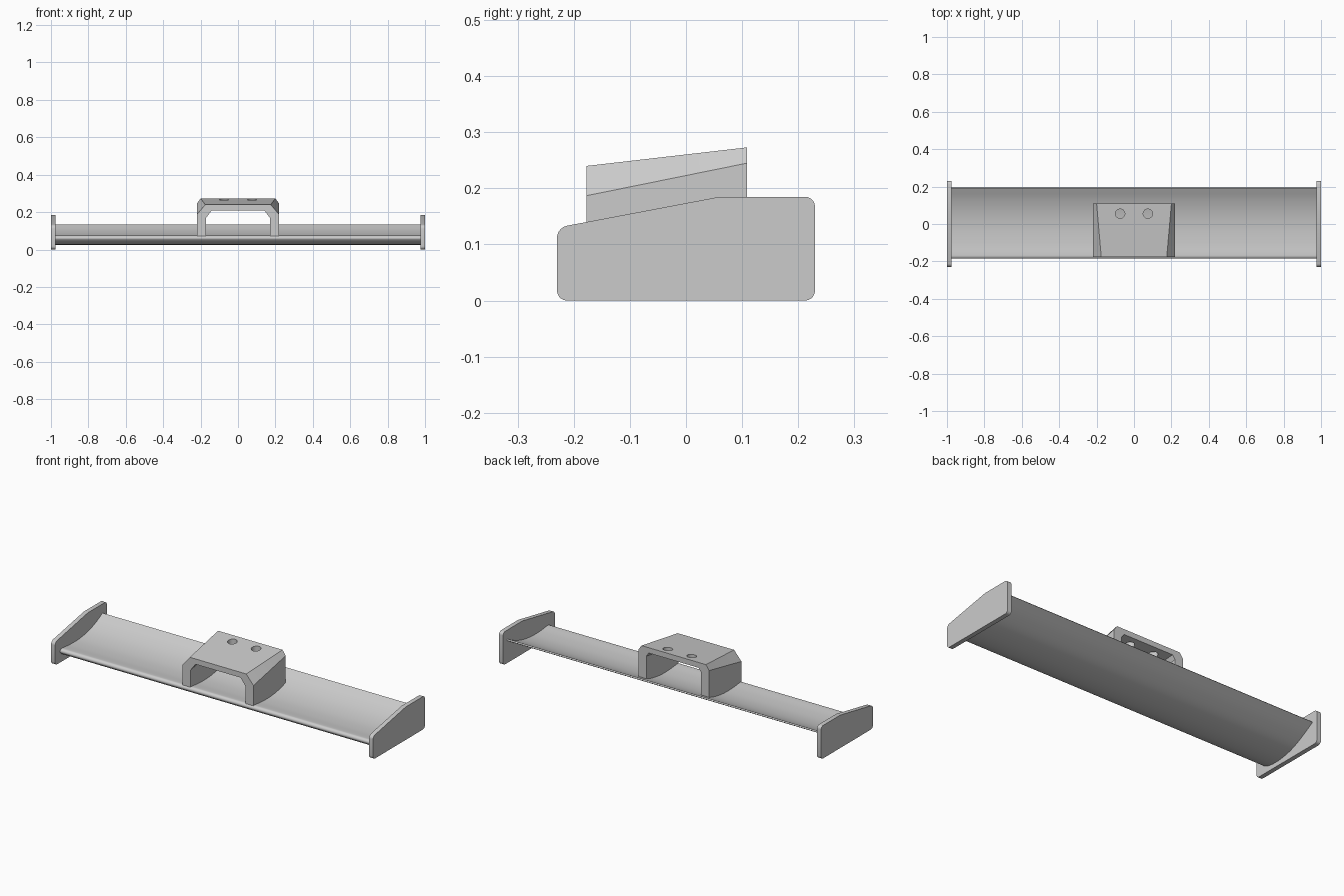
import bpy
import bmesh
from mathutils import Vector

cube = bpy.data.objects.get("Cube")
if cube:
    bpy.data.objects.remove(cube, do_unlink=True)

GREY = (0.6, 0.6, 0.6, 1.0)
grey = bpy.data.materials.new("plain grey")
grey.use_nodes = True
grey.diffuse_color = GREY
grey.node_tree.nodes["Principled BSDF"].inputs["Base Color"].default_value = GREY


def lerp(a, b, t):
    return a + (b - a) * t


def loft(name, rings, round_corners=(), radius=0.0):
    """Skin a row of matching closed rings, cap both ends, round chosen corners."""
    bm = bmesh.new()
    rows = [[bm.verts.new(p) for p in ring] for ring in rings]
    n = len(rows[0])
    for a, b in zip(rows, rows[1:]):
        for i in range(n):
            j = (i + 1) % n
            bm.faces.new((a[i], a[j], b[j], b[i]))
    bm.faces.new(rows[0][::-1])
    bm.faces.new(rows[-1])
    if radius:
        edges = [bm.edges.get((rows[0][i], rows[-1][i])) for i in round_corners]
        bmesh.ops.bevel(bm, geom=edges, offset=radius, segments=5,
                        profile=0.5, affect='EDGES')
    bmesh.ops.recalc_face_normals(bm, faces=bm.faces[:])
    mesh = bpy.data.meshes.new(name)
    bm.to_mesh(mesh)
    bm.free()
    obj = bpy.data.objects.new(name, mesh)
    bpy.context.collection.objects.link(obj)
    mesh.materials.append(grey)
    return obj


def activate(obj):
    bpy.ops.object.select_all(action='DESELECT')
    obj.select_set(True)
    bpy.context.view_layer.objects.active = obj


def smooth(obj):
    activate(obj)
    bpy.ops.object.shade_smooth_by_angle(angle=0.6)


def spline(points, steps):
    """Smooth open curve through the points."""
    pts = [Vector(p) for p in points]
    pts = [2 * pts[0] - pts[1]] + pts + [2 * pts[-1] - pts[-2]]
    out = []
    for a, b, c, d in zip(pts, pts[1:], pts[2:], pts[3:]):
        for s in range(steps):
            t = s / steps
            out.append(0.5 * (2 * b + (c - a) * t + (2 * a - 5 * b + 4 * c - d) * t * t
                              + (3 * b - a - 3 * c + d) * t ** 3))
    return out + [pts[-2]]


# Wing: cambered section (y, z) from the trailing edge, under the nose, back over the top
section = spline([(0.197, 0.128), (0.12, 0.083), (0.04, 0.046), (-0.04, 0.028),
                  (-0.11, 0.026), (-0.16, 0.037), (-0.182, 0.053), (-0.185, 0.064),
                  (-0.178, 0.072), (-0.163, 0.074), (-0.10, 0.068), (-0.02, 0.068),
                  (0.06, 0.080), (0.13, 0.103), (0.191, 0.134)], 5)
wing = loft("wing", [[(x, p.x, p.y) for p in section] for x in (-0.98, 0.98)])
smooth(wing)

# End plates: rounded corners, sloping upper front edge
outline = [(-0.23, 0), (0.23, 0), (0.23, 0.185), (0.06, 0.185), (-0.23, 0.13)]
for side, label in ((1, "left"), (-1, "right")):
    plate = loft(label + "_end_plate",
                 [[(side * x, y, z) for y, z in outline] for x in (0.975, 1.0)],
                 round_corners=(0, 1, 2, 4), radius=0.018)
    smooth(plate)

# Mount bracket: chamfered arch whose feet sink into the wing
FRONT, BACK = -0.177, 0.109
rings = []
for y, foot in ((FRONT, 0.064), (-0.13, 0.05), (-0.03, 0.05), (0.04, 0.062), (BACK, 0.086)):
    t = (y - FRONT) / (BACK - FRONT)
    top = lerp(0.24, 0.273, t)
    outer = [(0.22, foot), (0.22, lerp(0.187, 0.245, t)), (lerp(0.175, 0.20, t), top)]
    inner = [(lerp(0.14, 0.155, t), top - 0.03), (0.17, lerp(0.17, 0.222, t)), (0.17, foot)]
    half = inner + outer
    arch = half + [(-x, z) for x, z in reversed(half)]
    rings.append([(x, y, z) for x, z in arch])
bracket = loft("mount_bracket", rings)

# Bolt holes through the bracket top
for x in (-0.074, 0.074):
    bpy.ops.mesh.primitive_cylinder_add(vertices=32, radius=0.025, depth=0.12,
                                        location=(x, 0.055, 0.25))
    cutter = bpy.context.object
    cutter.name = "bolt_hole_cutter"
    cutter.hide_render = True
    cutter.data.materials.append(grey)
    cut = bracket.modifiers.new("bolt hole", 'BOOLEAN')
    cut.operation = 'DIFFERENCE'
    cut.solver = 'EXACT'
    cut.object = cutter
    activate(bracket)
    bpy.ops.object.modifier_apply(modifier=cut.name)
    bpy.data.objects.remove(cutter, do_unlink=True)
smooth(bracket)
